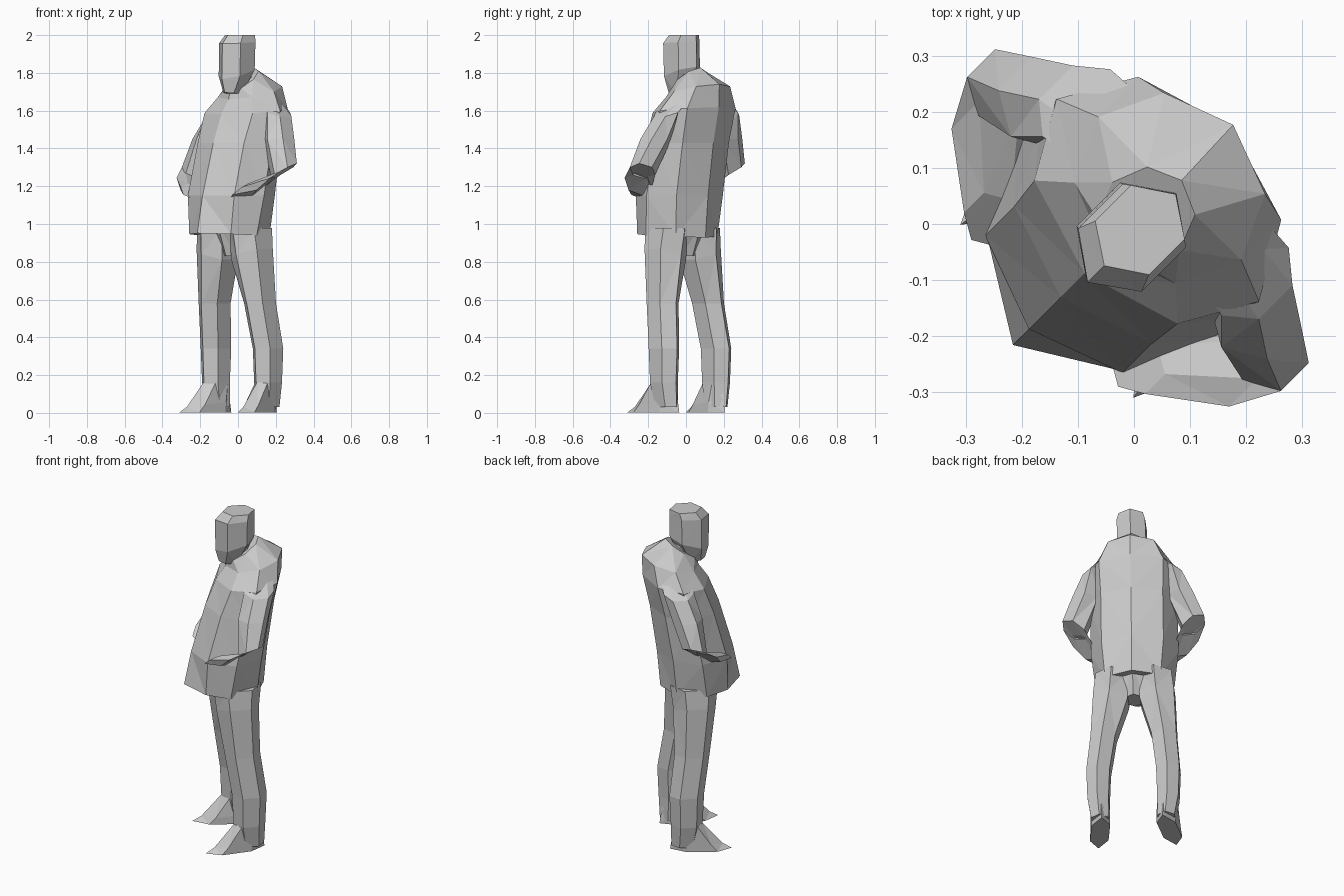
import bpy, bmesh, math

if "Cube" in bpy.data.objects:
    bpy.data.objects.remove(bpy.data.objects["Cube"])

TURN = math.radians(-45)   # the figure faces diagonally between -x and -y


def loft(name, rings, sides, mirror=False, cap_in=0.0, splay=0.0, pinch=0.0):
    """Skin elliptical rings (side, forward, z, r_side, r_fwd, fwd slope, side slope)."""
    bm = bmesh.new()
    loops = []
    for n, (s, f, z, rs, rf, kf, ks) in enumerate(rings):
        loop = []
        for i in range(sides):
            a = 2 * math.pi * i / sides
            ds, df = rs * math.sin(a), rf * math.cos(a)
            if df > 0.001 and n == 0:   # sharpen the front of the first ring
                df *= math.cos(a) ** pinch
            loop.append(bm.verts.new((s + ds + splay * (f + df), -(f + df), z + kf * df + ks * ds)))
        loops.append(loop)
    for lo, hi in zip(loops, loops[1:]):
        for i in range(sides):
            j = (i + 1) % sides
            bm.faces.new((lo[i], lo[j], hi[j], hi[i]))
    # end caps; the first may be pushed inward to form a recess
    s, f, z = rings[0][:3]
    tip = bm.verts.new((s + splay * f, -f, z + cap_in))
    for i in range(sides):
        bm.faces.new((loops[0][i], tip, loops[0][(i + 1) % sides]))
    bm.faces.new(loops[-1])
    bmesh.ops.triangulate(bm, faces=bm.faces[:])
    bmesh.ops.recalc_face_normals(bm, faces=bm.faces[:])
    me = bpy.data.meshes.new(name)
    bm.to_mesh(me)
    bm.free()
    ob = bpy.data.objects.new(name, me)
    bpy.context.collection.objects.link(ob)
    ob.rotation_euler.z = TURN
    if mirror:
        ob.modifiers.new("mirror", "MIRROR").use_axis[0] = True
    return ob


# Jacket: forward-hanging hem, rounded upper back, sloping collar
loft("jacket", [
    (0, .08, .94, .22, .225, .05, 0),
    (0, .05, 1.15, .245, .215, 0, 0),
    (0, -.01, 1.43, .245, .195, 0, 0),
    (0, -.06, 1.60, .255, .185, -.1, 0),
    (0, -.09, 1.70, .18, .16, -.25, 0),
    (.005, -.025, 1.765, .085, .09, -.7, 0),
], 8, cap_in=.03, pinch=.6)

# Head: narrow chin, wide temples, flat crown
loft("head", [
    (.01, .05, 1.69, .045, .06, .1, 0),
    (.01, .02, 1.80, .092, .11, -.3, 0),
    (.015, .02, 1.96, .092, .112, -.05, 0),
    (.015, .0, 2.0, .078, .09, 0, 0),
], 6)
loft("neck", [
    (.005, -.03, 1.66, .07, .07, 0, 0),
    (.01, .0, 1.84, .055, .06, 0, 0),
], 6)

# Sleeves: bent elbows, forearms ending in the front pockets
loft("sleeve", [
    (.185, .175, 1.175, .05, .05, -.4, .7),
    (.285, .075, 1.215, .075, .07, -.5, .7),
    (.335, -.01, 1.28, .07, .07, -.3, .5),
    (.265, -.04, 1.45, .085, .085, 0, 0),
    (.225, -.08, 1.59, .06, .085, 0, -.4),
    (.15, -.09, 1.66, .05, .08, 0, -.5),
], 6, mirror=True)

# Trousers: two legs joined by a hip block under the jacket
loft("trouser_leg", [
    (.185, -.04, .03, .055, .075, 0, 0),
    (.195, -.03, .16, .068, .09, 0, 0),
    (.195, -.03, .34, .075, .098, 0, 0),
    (.17, .005, .58, .08, .1, 0, 0),
    (.13, .025, .84, .11, .12, 0, .3),
    (.118, .025, .98, .108, .135, 0, 0),
], 6, mirror=True)
loft("trouser_seat", [
    (0, .02, .83, .06, .07, 0, 0),
    (0, .02, .99, .16, .13, 0, 0),
], 6)

# Shoes: pointed wedges, toes turned slightly outward
loft("shoe", [
    (.187, .05, .003, .06, .17, 0, 0),
    (.187, .03, .05, .06, .14, -.12, 0),
    (.192, -.02, .16, .055, .08, 0, 0),
], 6, mirror=True, splay=.14)
